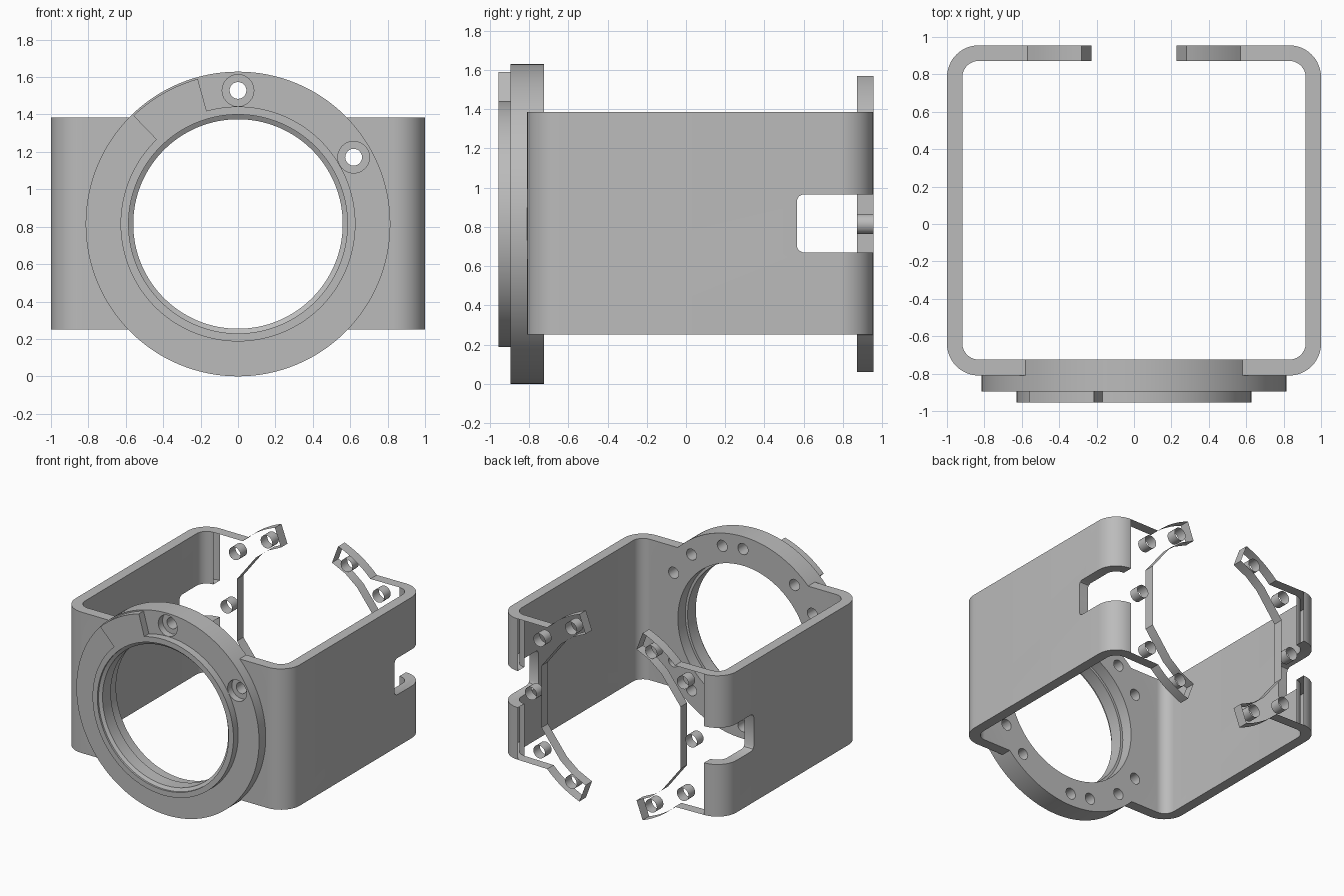
import bpy, bmesh, math
from mathutils import Vector, Matrix

if "Cube" in bpy.data.objects:
    bpy.data.objects.remove(bpy.data.objects["Cube"])

ZC = 0.8145          # height of the ring axis
R = 0.8145           # ring outer radius
Z0, Z1 = 0.25, 1.385 # strap bottom and top

grey = bpy.data.materials.new("plain_grey")
grey.diffuse_color = (0.5, 0.5, 0.5, 1)
grey.use_nodes = True
grey.node_tree.nodes["Principled BSDF"].inputs["Base Color"].default_value = grey.diffuse_color


def make(name, bm):
    me = bpy.data.meshes.new(name)
    bm.to_mesh(me)
    bm.free()
    me.materials.append(grey)
    ob = bpy.data.objects.new(name, me)
    bpy.context.collection.objects.link(ob)
    return ob


def polar(r, deg):
    a = math.radians(deg)
    return r * math.cos(a), ZC + r * math.sin(a)


def arc(r, a0, a1, n):
    return [polar(r, a0 + (a1 - a0) * i / n) for i in range(n + 1)]


def prism(bm, pts, vec):
    """Closed solid from a polygon swept along vec."""
    f = bm.faces.new([bm.verts.new(p) for p in pts])
    new = bmesh.ops.extrude_face_region(bm, geom=[f])["geom"]
    bmesh.ops.translate(bm, vec=vec, verts=[v for v in new if isinstance(v, bmesh.types.BMVert)])
    bmesh.ops.recalc_face_normals(bm, faces=bm.faces[:])


def cyl(bm, x, z, r, y0, y1, n=24, caps=True):
    m = Matrix.Translation((x, (y0 + y1) / 2, z)) @ Matrix.Rotation(math.pi / 2, 4, 'X')
    bmesh.ops.create_cone(bm, cap_ends=caps, segments=n, radius1=r, radius2=r,
                          depth=y1 - y0, matrix=m)


def cut(ob, cutter):
    cutter.hide_render = True
    mod = ob.modifiers.new("cut", 'BOOLEAN')
    mod.operation, mod.object, mod.solver = 'DIFFERENCE', cutter, 'EXACT'
    bpy.context.view_layer.objects.active = ob
    bpy.ops.object.modifier_apply(modifier=mod.name)
    bpy.data.objects.remove(cutter)


def smooth(ob):
    bpy.ops.object.select_all(action='DESELECT')
    ob.select_set(True)
    bpy.context.view_layer.objects.active = ob
    bpy.ops.object.shade_smooth_by_angle(angle=math.radians(30))


# Strap: a band bent round the front and both sides, open at the back
def band(x, y0, y1, r, xe):
    half = [(xe, y1)]
    for cy, a0 in ((y1 - r, 90), (y0 + r, 0)):
        for i in range(13):
            a = math.radians(a0 - 90 * i / 12)
            half.append((x - r + r * math.cos(a), cy + r * math.sin(a)))
    if abs(half[0][0] - half[1][0]) < 1e-4:
        half.pop(0)
    return half + [(-px, py) for px, py in reversed(half)]


outline = band(1, -0.81, 0.955, 0.17, 0.83) + band(0.918, -0.725, 0.872, 0.088, 0.83)[::-1]
bm = bmesh.new()
prism(bm, [(x, y, Z0) for x, y in outline], (0, 0, Z1 - Z0))
strap = make("strap", bm)

# Seat for the ring, and the cable slots in both side walls
bm = bmesh.new()
cyl(bm, 0, ZC, R - 0.002, -0.87, -0.6, 128)
seat = make("seat_cutter", bm)
cut(strap, seat)
for s in (-1, 1):
    bm = bmesh.new()
    slot = [(0.565, 0.70), (0.575, 0.68), (0.595, 0.67), (1.1, 0.67),
            (1.1, 0.965), (0.595, 0.965), (0.575, 0.955), (0.565, 0.935)]
    prism(bm, [(0.8 * s, y, z) for y, z in slot], (0.3 * s, 0, 0))
    cut(strap, make("slot_cutter", bm))

# The band runs openly into the back flanges, so its end caps go
bm = bmesh.new()
bm.from_mesh(strap.data)
caps = [f for f in bm.faces if abs(f.normal.x) > 0.99
        and abs(f.calc_center_median().x) < 0.84 and f.calc_center_median().y > 0.86]
bmesh.ops.delete(bm, geom=caps, context='FACES')
bm.to_mesh(strap.data)
bm.free()
smooth(strap)

# Front ring: lathed section with raised collar and inner lip
section = [(R, -0.895), (R, -0.725), (0.58, -0.725), (0.58, -0.82), (0.56, -0.82),
           (0.56, -0.925), (0.585, -0.94), (0.585, -0.955), (0.628, -0.955), (0.628, -0.895)]
bm = bmesh.new()
N = 128
rings = []
for i in range(N):
    a = 2 * math.pi * i / N
    rings.append([bm.verts.new((r * math.cos(a), y, ZC + r * math.sin(a))) for r, y in section])
for i in range(N):
    a, b = rings[i], rings[(i + 1) % N]
    for j in range(len(section)):
        k = (j + 1) % len(section)
        bm.faces.new((a[j], a[k], b[k], b[j]))
bmesh.ops.recalc_face_normals(bm, faces=bm.faces[:])
ring = make("front_ring", bm)

# Two through holes with counterbores, other holes blind from the back
for cb in (False, True):
    bm = bmesh.new()
    if cb:
        for a in (30, 90):
            cyl(bm, *polar(0.714, a), 0.085, -1.0, -0.84)
    else:
        for a in (30, 50, 75, 90, 130, 150):
            cyl(bm, *polar(0.714, a), 0.045, -1.0 if a in (30, 90) else -0.85, -0.6)
            cyl(bm, *polar(0.714, a + 180), 0.045, -0.85, -0.6)
    cut(ring, make("hole_cutter", bm))
smooth(ring)

# Raised tab on the ring's front face
bm = bmesh.new()
tab = arc(0.805, 105.5, 134, 12) + arc(0.622, 134, 105.5, 12)
prism(bm, [(x, -0.955, z) for x, z in tab], (0, 0.06, 0))
smooth(make("front_tab", bm))

# Back flanges: open edge walls and hole sleeves, both sides
top = [(0.83, Z1)] + arc(0.805, 45, 69.5, 10) + [polar(0.65, 69.5), polar(0.652, 58),
                                                (0.45, ZC + 0.47), (0.62, ZC + 0.25)]
edge = top + [(x, 2 * ZC - z) for x, z in reversed(top)]
edge[-1] = (0.83, Z0)
holes = [(0.357, 0.62), (0.64, 0.45), (0.715, 0), (0.64, -0.45), (0.357, -0.62)]
for s, side in ((-1, "left"), (1, "right")):
    bm = bmesh.new()
    rows = [(bm.verts.new((s * x, 0.872, z)), bm.verts.new((s * x, 0.955, z))) for x, z in edge]
    for (a, b), (c, d) in zip(rows, rows[1:]):
        bm.faces.new((a, b, d, c) if s > 0 else (a, c, d, b))
    for x, z in holes:
        cyl(bm, s * x, ZC + z, 0.052, 0.872, 0.955, 20, False)
    smooth(make(side + "_back_flange", bm))
